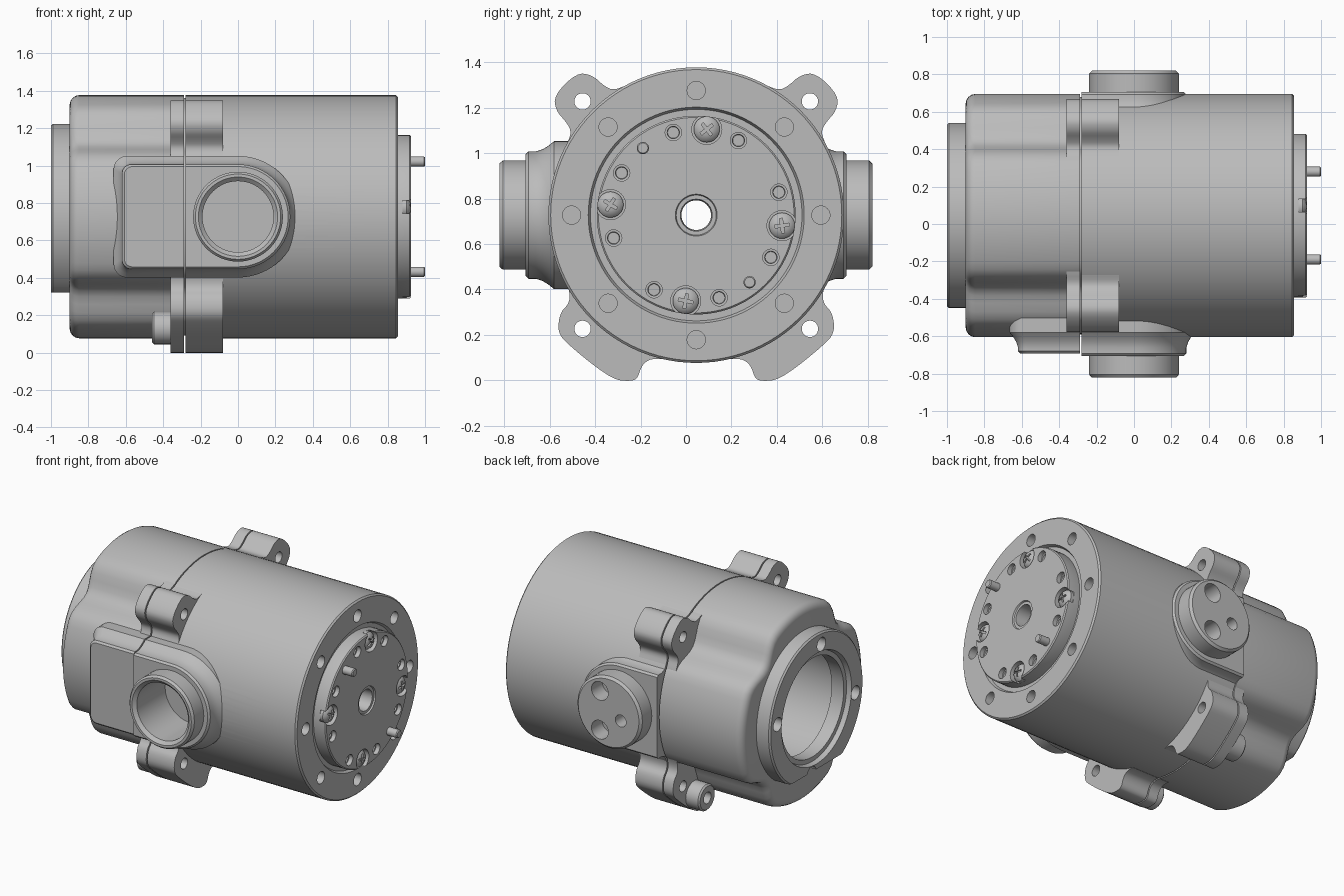
import bpy, bmesh, math
from math import sin, cos, pi, radians

cube = bpy.data.objects.get("Cube")
if cube:
    bpy.data.objects.remove(cube)

CY, CZ = 0.045, 0.727      # main axis runs along x through this point

metal = bpy.data.materials.new("grey metal")
metal.use_nodes = True
metal.diffuse_color = (0.5, 0.5, 0.5, 1)
metal.node_tree.nodes["Principled BSDF"].inputs["Base Color"].default_value = (0.5, 0.5, 0.5, 1)


def loft(name, rings, caps=True):
    """Skin matching rings of points, capped at both ends or wrapped into a tube."""
    bm = bmesh.new()
    loops = [[bm.verts.new(p) for p in ring] for ring in rings]
    pairs = list(zip(loops, loops[1:]))
    if caps:
        bm.faces.new(loops[0])
        bm.faces.new(loops[-1])
    else:
        pairs.append((loops[-1], loops[0]))
    for a, b in pairs:
        n = len(a)
        for i in range(n):
            j = (i + 1) % n
            bm.faces.new((a[i], a[j], b[j], b[i]))
    bmesh.ops.recalc_face_normals(bm, faces=bm.faces[:])
    mesh = bpy.data.meshes.new(name)
    bm.to_mesh(mesh)
    bm.free()
    obj = bpy.data.objects.new(name, mesh)
    mesh.materials.append(metal)
    bpy.context.collection.objects.link(obj)
    return obj


def activate(obj):
    bpy.ops.object.select_all(action='DESELECT')
    obj.select_set(True)
    bpy.context.view_layer.objects.active = obj


def cut(obj, cutters):
    for c in cutters:
        activate(obj)
        m = obj.modifiers.new("cut", 'BOOLEAN')
        m.operation, m.solver, m.object = 'DIFFERENCE', 'EXACT', c
        bpy.ops.object.modifier_apply(modifier=m.name)
        bpy.data.objects.remove(c)


def ring_x(x, r, y=0, z=0, n=96, flute=0, floor=-9):
    """Circle about x, offset from the main axis, optionally dipped at the diagonals."""
    pts = []
    for i in range(n):
        a = 2 * pi * i / n
        off = abs((a % (pi / 2)) - pi / 4) / radians(19)
        rr = r - (flute * cos(off * pi / 2) ** 2 if off < 1 else 0)
        pts.append((x, CY + y + rr * cos(a), CZ + max(z + rr * sin(a), floor)))
    return pts


def ring_y(y, r, x=0, z=0, n=64):
    return [(x + r * cos(2 * pi * i / n), y, CZ + z + r * sin(2 * pi * i / n)) for i in range(n)]


def rod_x(name, x0, x1, r, y=0, z=0, n=32):
    return loft(name, [ring_x(x0, r, y, z, n), ring_x(x1, r, y, z, n)])


def rod_y(name, y0, y1, r, x=0, z=0):
    return loft(name, [ring_y(y0, r, x, z), ring_y(y1, r, x, z)])


def polar(r, deg):
    return r * cos(radians(deg)), r * sin(radians(deg))


def chaikin(pts, times=2):
    for _ in range(times):
        out = []
        for (a, b), (c, d) in zip(pts, pts[1:] + pts[:1]):
            out += [(.75 * a + .25 * c, .75 * b + .25 * d), (.25 * a + .75 * c, .25 * b + .75 * d)]
        pts = out
    return pts


def front_bore():
    return rod_y("bore_cutter", -1, -0.5, 0.19)


# Rear housing: rounded end and four diagonal screw flutes
profile = [(-.28, .635), (-.288, .635), (-.288, .65), (-.85, .65), (-.868, .646),
           (-.885, .635), (-.896, .618), (-.9, .6)]
rings = [ring_x(x, r, flute=.09) for x, r in profile]
rings += [ring_x(-.9, .4), ring_x(-.28, .42)]
loft("rear_housing", rings, caps=False)

# Main housing with a ring groove and bolt holes in its end face
profile = [(-.28, .42), (-.28, .65), (.845, .65), (.855, .64), (.855, .475), (.835, .465), (.835, .42)]
main = loft("main_housing", [ring_x(x, r) for x, r in profile], caps=False)
cut(main, [rod_x("hole_cutter", .76, .95, .04, *polar(.548, k * 45)) for k in range(8)] + [front_bore()])

# Open end flange, flattened underneath
profile = [(-.88, .33), (-.88, .495), (-.99, .495), (-1, .485), (-1, .37), (-.97, .36), (-.97, .33)]
flange = loft("end_flange", [ring_x(x, r, floor=-.405) for x, r in profile], caps=False)
cut(flange, [rod_x("hole_cutter", -1.1, -.92, .045, *polar(.415, 97 + k * 90)) for k in range(4)])

# Output plate with screw notches and blind holes
profile = [(.80, .065), (.80, .43), (.835, .437), (.918, .437), (.925, .43), (.925, .092),
           (.915, .088), (.915, .07)]
plate = loft("output_plate", [ring_x(x, r) for x, r in profile], caps=False)
cutters = []
for k in range(4):
    cutters.append(rod_x("notch_cutter", .88, 1, .066, *polar(.38, 83 + k * 90)))
    for a in (15.5, 60.5):
        cutters.append(loft("dimple_cutter", [ring_x(x, r, *polar(.377, a + k * 90), n=32)
                                              for x, r in ((.86, .025), (.895, .027), (.896, .036), (.95, .036))]))
cut(plate, cutters)

# Cross-head screws
for k in range(4):
    y, z = polar(.38, 83 + k * 90)
    head = loft("plate_screw", [ring_x(x, r, y, z, 32) for x, r in
                                ((.87, .057), (.90, .057), (.915, .045), (.923, .025), (.925, .008))])
    slots = []
    for a in (38, 128):
        bpy.ops.mesh.primitive_cube_add(size=1, location=(.925, CY + y, CZ + z),
                                        rotation=(radians(a + k * 20), 0, 0))
        slot = bpy.context.object
        slot.scale = (.03, .065, .013)
        slots.append(slot)
    bpy.context.view_layer.update()
    cut(head, slots)

# Dowel pins
for a in (128.5, 308.5):
    y, z = polar(.377, a)
    loft("dowel_pin", [ring_x(x, r, y, z, 24) for x, r in ((.88, .027), (.994, .027), (1, .022))])

# Side pads, flared into the housing
def port_outline(o):
    r = .28 + o
    arc = [polar(r, -90 + 180 * i / 32) for i in range(33)]
    return [(-.28, -r)] + arc + [(-.28, r)]


def cover_outline(o):
    left, h, c = -.62 - o, .28 + o, .05 + o / 2
    pts = [(-.288, h)]
    for cz, start in ((h - c, 90), (c - h, 180)):
        for i in range(9):
            dx, dz = polar(c, start + i * 90 / 8)
            pts.append((left + c + dx, cz + dz))
    return pts + [(-.288, -h)]


def pad(name, outline, side, top):
    steps = [(.47, .045), (.58, .045), (.605, .025), (.63, .01), (.66, 0), (top - .012, 0), (top, -.012)]
    return loft(name, [[(x, side * d, CZ + z) for x, z in outline(o)] for d, o in steps])


front_pad = pad("front_port_pad", port_outline, -1, .705)
cut(front_pad, [front_bore()])
pad("back_port_pad", port_outline, 1, .705)
pad("front_cover_pad", cover_outline, -1, .692)

# Front port: open neck
profile = [(-.55, .19), (-.55, .24), (-.805, .24), (-.82, .228), (-.82, .212), (-.80, .19)]
loft("front_port_neck", [ring_y(y, r) for y, r in profile], caps=False)

# Back port: capped neck with three cable holes
neck = loft("back_port_neck", [ring_y(y, r) for y, r in ((.6, .24), (.805, .24), (.82, .225))])
cut(neck, [rod_y("hole_cutter", .64, .9, r, x, z)
           for x, z, r in ((.065, .13, .062), (.065, -.13, .062), (-.09, -.03, .04))])

# Mounting ears: upper lobes and lower feet, split at the housing seam
half = [(.46, -.2), (.59, -.24), (.62, -.19), (.645, -.13), (.69, -.115), (.76, -.112), (.815, -.07)]
lobe = half + [(u, -v) for u, v in reversed(half)]
d = math.sqrt(.5)
upper = [((u - v) * d, (u + v) * d) for u, v in lobe]
lower = [(.42, -.2), (.58, -.27), (.555, -.34), (.56, -.39), (.60, -.43), (.61, -.52), (.55, -.58),
         (.44, -.67), (.36, -.722), (.31, -.73), (.26, -.725), (.24, -.66), (.2, -.63), (.12, -.635),
         (.16, -.45)]
for s, side in ((1, "back"), (-1, "front")):
    for level, outline in (("upper", upper), ("lower", lower)):
        pts = [(CY + s * y, CZ + z) for y, z in chaikin(outline)]
        hz = .5 if level == "upper" else -.5
        for part, x0, x1 in (("rear", -.36, -.288), ("main", -.28, -.08)):
            ear = loft(f"{side}_{level}_{part}_ear", [[(x, y, z) for y, z in pts] for x in (x0, x1)])
            cut(ear, [rod_x("hole_cutter", -.6, .2, .036, s * .5, hz)])
    boss = loft(f"{side}_foot_boss", [ring_x(x, r, s * .385, -.595, 40) for x, r in
                                      ((-.30, .087), (-.45, .087), (-.46, .077))])
    cut(boss, [rod_x("hole_cutter", -.6, -.38, .038, s * .385, -.595)])

# Smooth curved faces, keep machined edges sharp
for obj in bpy.context.collection.objects:
    if obj.type == 'MESH' and metal.name in obj.data.materials:
        activate(obj)
        bpy.ops.object.shade_smooth_by_angle(angle=radians(30))
